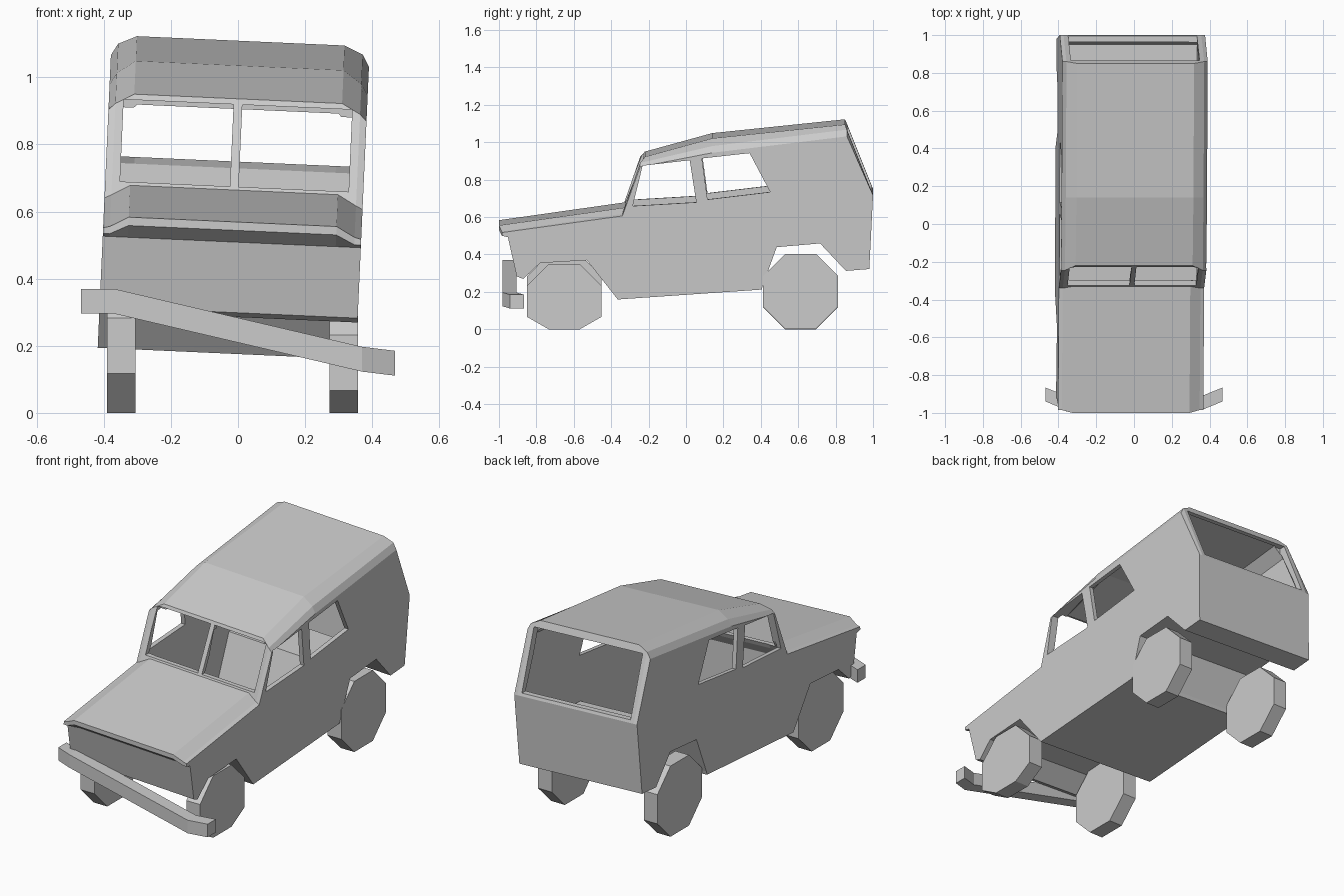
import bpy, bmesh, math
from mathutils import Matrix

if "Cube" in bpy.data.objects:
    bpy.data.objects.remove(bpy.data.objects["Cube"])

ROLL = Matrix.Translation((-0.0415, 0, 0)) @ Matrix.Rotation(0.045, 4, 'Y')


def make(name, bm):
    bmesh.ops.recalc_face_normals(bm, faces=bm.faces)
    me = bpy.data.meshes.new(name)
    bm.to_mesh(me)
    bm.free()
    ob = bpy.data.objects.new(name, me)
    bpy.context.collection.objects.link(ob)
    return ob


def loft(name, rings):
    """Bridge equal-length rings of 3D points and cap both ends."""
    bm = bmesh.new()
    vs = [[bm.verts.new(p) for p in r] for r in rings]
    n = len(vs[0])
    for a, b in zip(vs, vs[1:]):
        for i in range(n):
            j = (i + 1) % n
            bm.faces.new((a[i], a[j], b[j], b[i]))
    bm.faces.new(vs[0])
    bm.faces.new(vs[-1])
    return make(name, bm)


def at_x(x, profile):
    return [(x, y, z) for y, z in profile]


def mirrored(name, sections):
    """Loft side profiles from the right side across to the left."""
    right = [at_x(x, p) for x, p in sections]
    left = [at_x(-x, p) for x, p in reversed(sections)]
    return loft(name, right + left)


def prism(name, profile, x0, x1):
    return loft(name, [at_x(x0, profile), at_x(x1, profile)])


# Side profiles: upper line (lip, cowl, windshield top, roof bend, roof rear)
lower = [(1.0, .735), (.98, .34), (.855, .33), (.717, .477), (.485, .457),
         (.41, .25), (.405, .23), (-.365, .177), (-.375, .19), (-.53, .387),
         (-.78, .372), (-.87, .287), (-.905, .3), (-.952, .51)]
mid = [(-1.0, .545), (-1.0, .57), (-.33, .665), (-.22, .937), (.14, 1.036), (.85, 1.11)]
edge = [(-.985, .518), (-.985, .54), (-.34, .634), (-.245, .907), (.14, .997), (.86, 1.085)]
drops = [0, .005, .01, .02, .035, .035]
side = [(y, z - d) for (y, z), d in zip(edge, drops)]
body = mirrored("body_shell", [(.385, side + lower), (.365, edge + lower), (.31, mid + lower)])

# Hollow cabin
cabin_low = [(.97, .73), (.95, .37), (.85, .37), (.73, .51), (.46, .5),
             (.38, .26), (-.34, .21), (-.34, .6), (-.31, .65)]
cabin_top = [(-.205, .905), (.14, 1.008), (.835, 1.08)]
cabin_edge = [(y, z - .06) for y, z in cabin_top]
cutters = [mirrored("cabin_cutter", [(.36, cabin_edge + cabin_low), (.3, cabin_top + cabin_low)])]

# Side window openings
front_win = [(-.285, .677), (-.232, .893), (.02, .922), (.055, .697)]
rear_win = [(.085, .932), (.34, .96), (.45, .752), (.115, .712)]
for w in (front_win, rear_win):
    cutters.append(prism("window_cutter", w, -.6, .6))

# Split windshield and rear opening
screen = [(-.5, .675), (-.5, .92), (-.2, .92), (-.2, .675)]
tail = [(.83, .75), (.83, 1.073), (1.2, 1.073), (1.2, .75)]
for s in (-1, 1):
    cutters.append(prism("windshield_cutter", screen, s * .013, s * .341))
cutters.append(prism("tail_cutter", tail, -.341, .341))

for c in cutters:
    m = body.modifiers.new("cut", 'BOOLEAN')
    m.operation = 'DIFFERENCE'
    m.solver = 'EXACT'
    m.object = c
    c.hide_render = True
bpy.context.view_layer.update()
cut = bpy.data.meshes.new_from_object(body.evaluated_get(bpy.context.evaluated_depsgraph_get()))
body.modifiers.clear()
body.data = cut
for c in cutters:
    bpy.data.objects.remove(c)
body.data.transform(ROLL)

# Eight-sided wheels, flattened where they meet the ground
R = .2 / math.cos(math.pi / 8)
for name, x0, x1, y, z in (("front_left_wheel", -.39, -.305, -.651, .2),
                           ("front_right_wheel", .272, .358, -.651, .15),
                           ("rear_left_wheel", -.39, -.305, .613, .2),
                           ("rear_right_wheel", .272, .358, .613, .203)):
    ring = [(y + R * math.cos(a), max(0, z + R * math.sin(a)))
            for a in (math.pi / 8 + k * math.pi / 4 for k in range(8))]
    prism(name, ring, x0, x1)

# Crooked front bumper with swept-back ends
path = [(-.468, -.903, .333), (-.37, -.943, .333), (.37, -.943, .16), (.468, -.903, .148)]
h = .037
loft("front_bumper", [[(x, y + a * h, z + b * h) for a, b in ((-1, -1), (1, -1), (1, 1), (-1, 1))]
                      for x, y, z in path])
